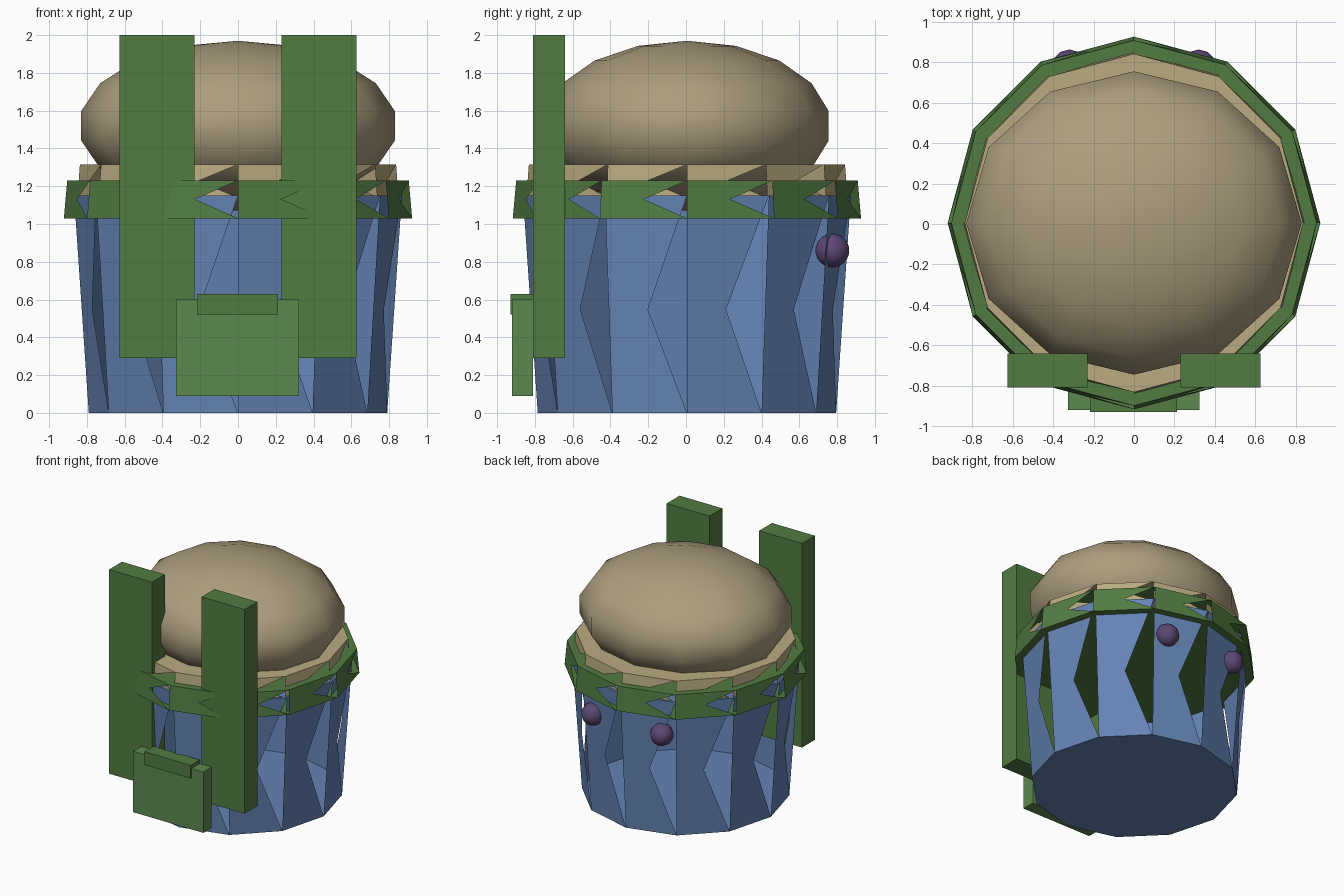
import bpy, bmesh
from math import cos, sin, pi
from mathutils import Matrix

if "Cube" in bpy.data.objects:
    bpy.data.objects.remove(bpy.data.objects["Cube"])

SIDES = 12
CY = 0.005  # the round parts sit slightly behind the origin


def material(name, rgb):
    m = bpy.data.materials.new(name)
    m.diffuse_color = (*rgb, 1)
    m.use_nodes = True
    m.node_tree.nodes["Principled BSDF"].inputs["Base Color"].default_value = m.diffuse_color
    return m


BLUE = material("blue", (0.13, 0.23, 0.46))
GREEN = material("green", (0.085, 0.20, 0.055))
LIGHT_GREEN = material("light_green", (0.11, 0.25, 0.08))
TAN = material("tan", (0.49, 0.41, 0.22))
BROWN = material("brown", (0.41, 0.34, 0.21))
PURPLE = material("purple", (0.11, 0.065, 0.18))


def finish(bm, name, mat, smooth=False):
    for f in bm.faces:
        f.smooth = smooth
    me = bpy.data.meshes.new(name)
    bm.to_mesh(me)
    bm.free()
    me.materials.append(mat)
    ob = bpy.data.objects.new(name, me)
    bpy.context.collection.objects.link(ob)
    return ob


def pleated_drum(name, r0, z0, r1, z1, mat):
    """Capped frustum whose side panels are folded, leaving a triangular gap at the right of each."""
    bm = bmesh.new()

    def ring(r, z):
        return [bm.verts.new((r * cos(2 * pi * i / SIDES), CY + r * sin(2 * pi * i / SIDES), z))
                for i in range(SIDES)]

    low, top = ring(r0, z0), ring(r1, z1)
    for i in range(SIDES):
        j = (i + 1) % SIDES
        bm.faces.new((low[i], low[j], top[i]))
        bm.faces.new((low[i], top[i], top[j]))
    bm.faces.new(low[::-1])
    bm.faces.new(top)
    return finish(bm, name, mat)


def ball(name, centre, radii, segments, rings, mat):
    bm = bmesh.new()
    bmesh.ops.create_uvsphere(
        bm, u_segments=segments, v_segments=rings, radius=1,
        matrix=Matrix.Translation(centre) @ Matrix.Diagonal((*radii, 1)))
    return finish(bm, name, mat, True)


def box(name, lo, hi, mat):
    bm = bmesh.new()
    size = [b - a for a, b in zip(lo, hi)]
    mid = [(a + b) / 2 for a, b in zip(lo, hi)]
    bmesh.ops.create_cube(bm, size=1, matrix=Matrix.Translation(mid) @ Matrix.Diagonal((*size, 1)))
    return finish(bm, name, mat)


# Round body with its two collars and domed top
pleated_drum("body", 0.79, 0, 0.868, 1.15, BLUE)
pleated_drum("outer_collar", 0.922, 1.03, 0.904, 1.23, GREEN)
pleated_drum("inner_collar", 0.85, 1.14, 0.837, 1.315, TAN)
ball("dome", (0, CY, 1.52), (0.843, 0.762, 0.45), 12, 9, BROWN)

# Mirrored straps and back studs
for side, s in (("left", -1), ("right", 1)):
    a, b = sorted((s * 0.23, s * 0.627))
    box(side + "_strap", (a, -0.81, 0.29), (b, -0.64, 2.0), GREEN)
    ball(side + "_stud", (s * 0.32, 0.775, 0.86), (0.09,) * 3, 12, 9, PURPLE)

# Front pocket and its flap
box("pocket", (-0.327, -0.92, 0.09), (0.323, -0.81, 0.6), LIGHT_GREEN)
box("pocket_flap", (-0.217, -0.93, 0.52), (0.213, -0.81, 0.63), GREEN)
